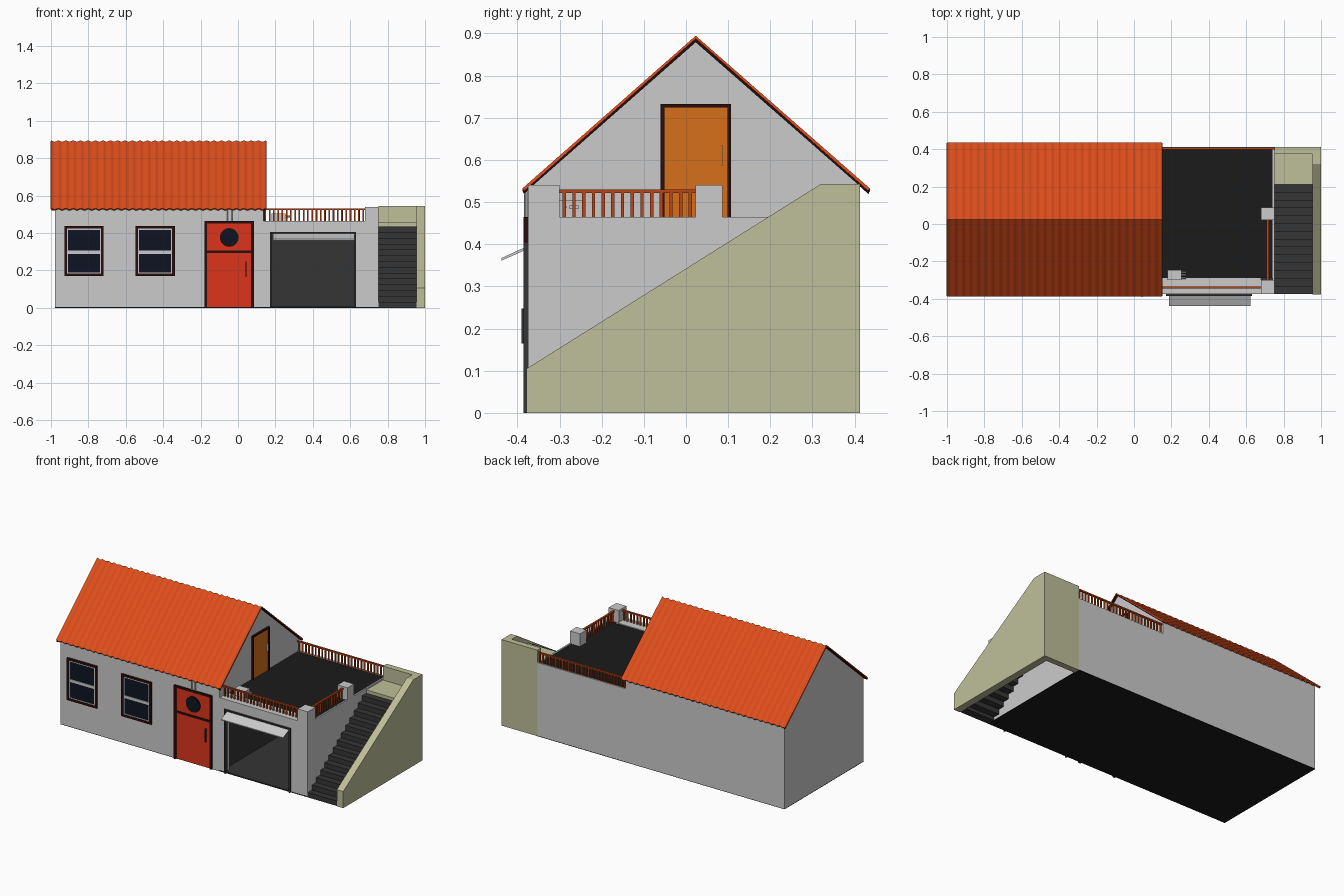
import bpy, bmesh, math
from mathutils import Matrix, Vector

if "Cube" in bpy.data.objects:
    bpy.data.objects.remove(bpy.data.objects["Cube"])


def mat(name, r, g, b):
    m = bpy.data.materials.new(name)
    m.diffuse_color = (r, g, b, 1)
    m.use_nodes = True
    m.node_tree.nodes["Principled BSDF"].inputs["Base Color"].default_value = m.diffuse_color
    return m


TILE = mat("roof_tile", 0.72, 0.075, 0.011)
RAIL = mat("rail_wood", 0.50, 0.06, 0.008)
RED = mat("door_red", 0.72, 0.035, 0.012)
OAK = mat("door_orange", 0.68, 0.16, 0.01)
FRAME = mat("dark_brown", 0.025, 0.004, 0.004)
GLASS = mat("navy_glass", 0.004, 0.007, 0.016)
BLACK = mat("black_floor", 0.011, 0.011, 0.011)
DARK = mat("dark_grey", 0.035, 0.035, 0.035)
SAND = mat("sand_stone", 0.52, 0.52, 0.32)
WHITE = mat("white_trim", 0.8, 0.8, 0.8)


def finish(name, bm, material=None):
    bmesh.ops.recalc_face_normals(bm, faces=bm.faces)
    me = bpy.data.meshes.new(name)
    bm.to_mesh(me)
    bm.free()
    ob = bpy.data.objects.new(name, me)
    bpy.context.collection.objects.link(ob)
    if material:
        me.materials.append(material)
    return ob


def boxes(name, spans, material=None):
    """Boxes given as (x0, x1, y0, y1, z0, z1), joined in one object."""
    bm = bmesh.new()
    for x0, x1, y0, y1, z0, z1 in spans:
        m = Matrix.Translation(((x0 + x1) / 2, (y0 + y1) / 2, (z0 + z1) / 2))
        bmesh.ops.create_cube(bm, size=1, matrix=m @ Matrix.Diagonal((x1 - x0, y1 - y0, z1 - z0, 1)))
    return finish(name, bm, material)


def extrude_x(name, profile, x0, x1, material=None):
    """Profile of (y, z) points extruded along x."""
    bm = bmesh.new()
    f = bm.faces.new([bm.verts.new((x0, y, z)) for y, z in profile])
    ext = bmesh.ops.extrude_face_region(bm, geom=[f])
    bmesh.ops.translate(bm, vec=(x1 - x0, 0, 0), verts=[v for v in ext["geom"] if isinstance(v, bmesh.types.BMVert)])
    return finish(name, bm, material)


def cylinder(name, a, b, r, material=None, seg=24):
    a, b = Vector(a), Vector(b)
    d = b - a
    bm = bmesh.new()
    m = Matrix.Translation((a + b) / 2) @ d.to_track_quat('Z', 'Y').to_matrix().to_4x4()
    bmesh.ops.create_cone(bm, cap_ends=True, segments=seg, radius1=r, radius2=r, depth=d.length, matrix=m)
    return finish(name, bm, material)


def ring(x0, x1, z0, z1, t, y0, y1):
    """Four bars around a rectangle on the front wall."""
    return [(x0, x0 + t, y0, y1, z0, z1), (x1 - t, x1, y0, y1, z0, z1),
            (x0 + t, x1 - t, y0, y1, z1 - t, z1), (x0 + t, x1 - t, y0, y1, z0, z0 + t)]


F, B = -0.375, 0.413   # front and back wall planes

# House body with gables
extrude_x("house_walls", [(F, 0.003), (B, 0.003), (B, 0.54), (0.023, 0.882), (F, 0.535)], -0.978, 0.135)
boxes("base_slab", [(-0.978, 0.75, F, B, 0, 0.004)], BLACK)

# Corrugated roof sheet
bm = bmesh.new()
N = 29 * 6
rows = []
for i in range(N + 1):
    x = -1 + 1.15 * i / N
    w = 0.0035 * math.cos(2 * math.pi * i / 6)
    rows.append([bm.verts.new((x, y, z + w)) for y, z in ((-0.388, 0.529), (0.023, 0.891), (0.436, 0.529))])
for p, q in zip(rows, rows[1:]):
    for k in range(2):
        bm.faces.new((p[k], q[k], q[k + 1], p[k + 1]))
roof = finish("corrugated_roof", bm, TILE)
s = roof.modifiers.new("thickness", 'SOLIDIFY')
s.thickness = 0.007
# Dark verge boards under the roof edge
for n, x in (("left", -0.997), ("right", 0.138)):
    extrude_x(n + "_verge_board", [(-0.386, 0.519), (0.023, 0.879), (0.434, 0.519), (0.434, 0.527), (0.023, 0.887),
                                   (-0.386, 0.527)], x, x + 0.01, FRAME)

# Garage shell, open at the front
boxes("garage_walls", [(0.135, 0.175, F, -0.335, 0.004, 0.465), (0.63, 0.75, F, -0.335, 0.004, 0.465),
                       (0.175, 0.63, F, -0.335, 0.4, 0.465), (0.74, 0.75, -0.335, B, 0.004, 0.465),
                       (0.135, 0.74, B - 0.01, B, 0.004, 0.465), (0.135, 0.68, -0.335, -0.29, 0.44, 0.465)])
boxes("garage_lining", [(0.135, 0.15, -0.335, 0.39, 0.004, 0.44), (0.725, 0.74, -0.335, 0.39, 0.004, 0.44),
                        (0.135, 0.74, 0.39, B - 0.01, 0.004, 0.44), (0.135, 0.74, F, 0.39, 0.004, 0.008)], DARK)
boxes("terrace_floor", [(0.135, 0.74, -0.29, B - 0.01, 0.44, 0.46)], BLACK)
boxes("garage_frame", [(0.17, 0.18, -0.385, -0.36, 0, 0.405), (0.622, 0.632, -0.385, -0.36, 0, 0.405),
                       (0.18, 0.622, -0.385, -0.36, 0.397, 0.405)], DARK)
extrude_x("tilted_garage_door", [(-0.438, 0.361), (-0.375, 0.389), (-0.375, 0.396), (-0.438, 0.367)], 0.188, 0.622)

# Terrace pillars and railings
boxes("terrace_pillars", [(0.68, 0.75, F, -0.3, 0.46, 0.54), (0.68, 0.75, 0.022, 0.087, 0.46, 0.54)])


def railing(name, a, b, n):
    (ax, ay), (bx, by) = a, b
    h = 0.006
    spans = [(ax - h * (ax == bx), bx + h * (ax == bx), ay - h * (ay == by), by + h * (ay == by), 0.522, 0.53)]
    for i in range(n):
        t = (i + 0.5) / n
        x, y = ax + (bx - ax) * t, ay + (by - ay) * t
        spans.append((x - 0.004, x + 0.004, y - 0.004, y + 0.004, 0.459, 0.523))
    boxes(name, spans, RAIL)


railing("front_railing", (0.135, -0.34), (0.68, -0.34), 24)
railing("side_railing", (0.715, -0.3), (0.715, 0.022), 14)
railing("back_railing", (0.135, 0.404), (0.75, 0.404), 27)

# Small rooftop unit with pipe stubs
boxes("rooftop_unit", [(0.18, 0.255, -0.3, -0.245, 0.465, 0.505)])
for i in range(3):
    cylinder("unit_pipe", (0.25, -0.288 + i * 0.015, 0.488), (0.278, -0.288 + i * 0.015, 0.488), 0.005, None, 10)

# Stairs, landing and sloped side wall
STEPS = 14
run, rise = 0.585 / STEPS, 0.435 / STEPS
boxes("stair_steps", [(0.75, 0.957, F + i * run, F + (i + 1) * run + 0.008, max(0, (i - 0.3) * rise), (i + 1) * rise)
                      for i in range(STEPS)], DARK)
boxes("stair_landing", [(0.75, 0.957, 0.21, 0.375, 0.425, 0.455)], SAND)
boxes("stair_back_wall", [(0.75, 0.957, 0.375, B, 0, 0.543)], SAND)
extrude_x("stair_side_wall", [(-0.378, 0), (B, 0), (B, 0.543), (0.32, 0.543), (-0.378, 0.105)], 0.955, 1.0, SAND)

# Front windows
for n, x in (("left", -0.823), ("right", -0.443)):
    boxes(n + "_window_frame", ring(x - 0.105, x + 0.105, 0.17, 0.437, 0.014, -0.384, -0.37), FRAME)
    boxes(n + "_window_trim", ring(x - 0.091, x + 0.091, 0.184, 0.423, 0.006, -0.381, -0.37)
          + [(x - 0.086, x + 0.086, -0.381, -0.37, 0.288, 0.306)], WHITE)
    boxes(n + "_window_glass", [(x - 0.086, x + 0.086, -0.378, -0.37, 0.189, 0.418)], GLASS)

# Front door
boxes("front_door_frame", [(-0.18, -0.165, -0.385, -0.37, 0, 0.465), (0.07, 0.085, -0.385, -0.37, 0, 0.465),
                           (-0.165, 0.07, -0.385, -0.37, 0.452, 0.465), (-0.165, 0.07, -0.383, -0.37, 0.293, 0.306)], FRAME)
boxes("front_door", [(-0.165, 0.07, -0.379, -0.37, 0.003, 0.452)], RED)
cylinder("round_window_rim", (-0.047, -0.383, 0.376), (-0.047, -0.37, 0.376), 0.05, FRAME, 32)
cylinder("round_window_glass", (-0.047, -0.384, 0.376), (-0.047, -0.37, 0.376), 0.044, GLASS, 32)
boxes("front_door_handle", [(0.04, 0.046, -0.39, -0.376, 0.165, 0.247)], DARK)
for x in (-0.058, -0.034):
    cylinder("door_hood_post", (x, -0.379, 0.465), (x, -0.379, 0.532), 0.005, None, 10)

# Gable door to the terrace
boxes("gable_door_frame", [(0.13, 0.147, -0.06, -0.051, 0.46, 0.733), (0.13, 0.147, 0.099, 0.107, 0.46, 0.733),
                           (0.13, 0.147, -0.051, 0.099, 0.724, 0.733)], FRAME)
boxes("gable_door", [(0.13, 0.142, -0.051, 0.099, 0.46, 0.724)], OAK)
boxes("gable_door_handle", [(0.14, 0.152, 0.083, 0.087, 0.585, 0.635)])
